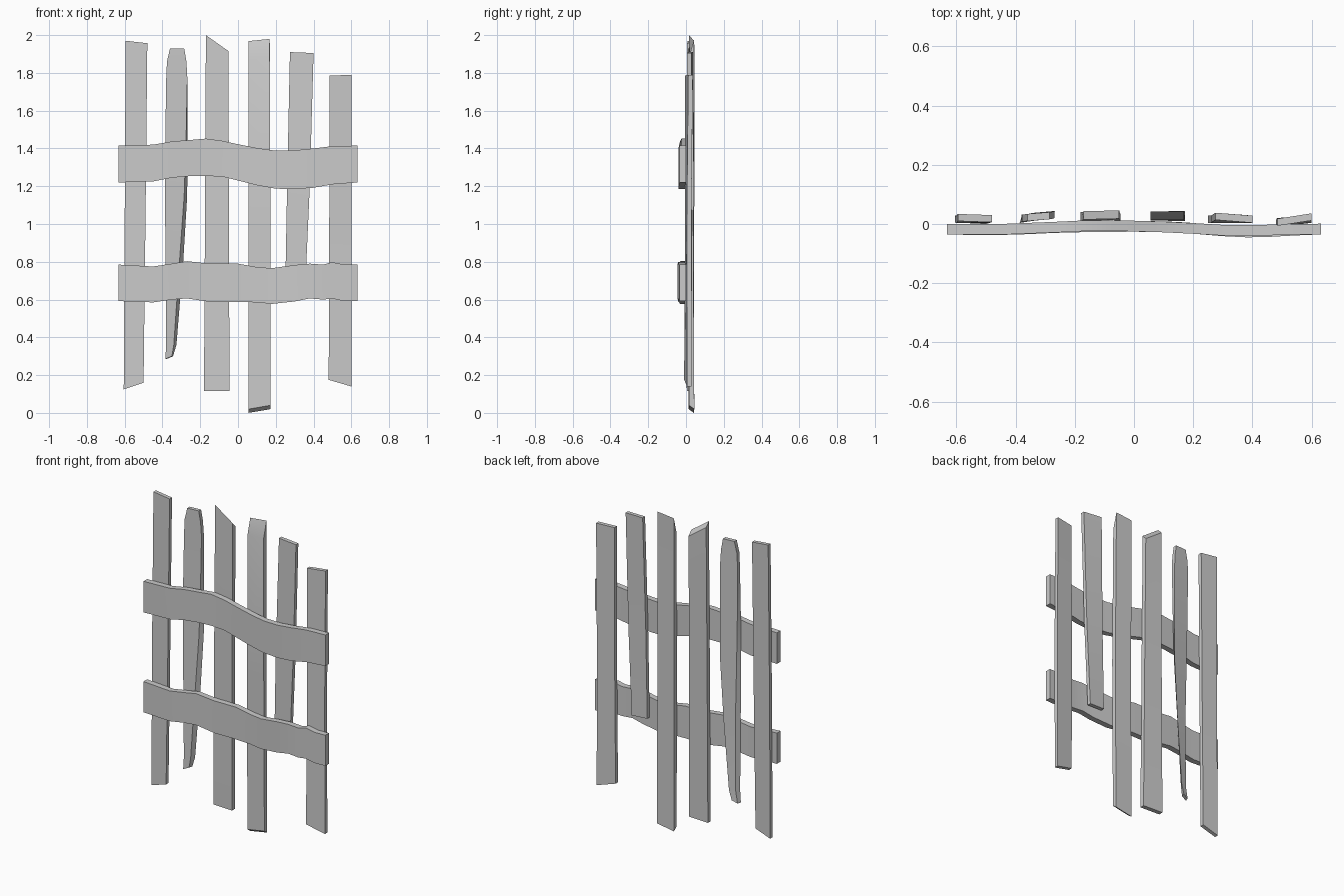
import bpy, bmesh


def loft(name, rings):
    """Skin a chain of four-cornered sections into a closed board."""
    bm = bmesh.new()
    loops = [[bm.verts.new(p) for p in r] for r in rings]
    for a, b in zip(loops, loops[1:]):
        for i in range(4):
            j = (i + 1) % 4
            bm.faces.new((a[i], a[j], b[j], b[i]))
    bm.faces.new(loops[0])
    bm.faces.new(loops[-1])
    bmesh.ops.recalc_face_normals(bm, faces=bm.faces)
    me = bpy.data.meshes.new(name)
    bm.to_mesh(me)
    bm.free()
    ob = bpy.data.objects.new(name, me)
    bpy.context.collection.objects.link(ob)
    bpy.context.view_layer.objects.active = ob
    ob.select_set(True)
    bpy.ops.object.shade_smooth_by_angle(angle=0.5)
    ob.select_set(False)


def picket(name, sections, t=0.024):
    """Section: x left/right, z left/right, front y left/right, back shift in x and z."""
    rings = []
    for xl, xr, zl, zr, yl, yr, dx, dz in sections:
        rings.append([(xl, yl, zl), (xr, yr, zr),
                      (xr + dx, yr + t, zr + dz), (xl + dx, yl + t, zl + dz)])
    loft(name, rings)


def rail(name, sections, t=0.036):
    """Section: x, z bottom, z top, front y."""
    loft(name, [[(x, y, b), (x, y, top), (x, y + t, top), (x, y + t, b)]
                for x, b, top, y in sections])


# Upright pickets, left to right
picket("picket_1", [
    (-.605, -.50, .125, .16, .005, 0, 0, 0),
    (-.60, -.49, 1.0, 1.0, .003, .003, 0, 0),
    (-.595, -.48, 1.97, 1.957, .01, .006, 0, 0)])
picket("picket_2", [
    (-.385, -.35, .285, .30, .005, .013, .006, 0),
    (-.38, -.34, .36, .36, .005, .015, .014, 0),
    (-.383, -.31, .80, .80, .004, .018, .02, 0),
    (-.387, -.285, 1.15, 1.15, .004, .02, .016, 0),
    (-.385, -.275, 1.45, 1.45, .005, .02, .008, 0),
    (-.38, -.268, 1.77, 1.77, .007, .02, 0, 0),
    (-.376, -.273, 1.86, 1.86, .008, .018, 0, 0),
    (-.36, -.285, 1.93, 1.93, .01, .016, 0, 0)])
picket("picket_3", [
    (-.18, -.045, .115, .115, .012, .004, 0, 0),
    (-.175, -.048, 1.0, 1.0, .012, .01, 0, 0),
    (-.17, -.05, 2.0, 1.915, .015, .018, 0, -.03)], .028)
picket("picket_4", [
    (.055, .172, .02, .04, .014, .016, 0, -.02),
    (.055, .172, 1.0, 1.0, .012, .01, 0, 0),
    (.055, .168, 1.868, 1.88, .015, .015, 0, .10)], .028)
picket("picket_5", [
    (.25, .355, .65, .645, .004, .008, 0, 0),
    (.26, .38, 1.2, 1.2, .004, .006, 0, 0),
    (.275, .40, 1.91, 1.905, .014, .004, 0, 0)])
picket("picket_6", [
    (.48, .60, .175, .14, -.01, .006, 0, 0),
    (.483, .60, 1.0, 1.0, -.004, .004, 0, 0),
    (.485, .60, 1.785, 1.79, -.006, .012, 0, 0)])

# Wavy cross rails
rail("upper_rail", [
    (-.632, 1.22, 1.415, -.036), (-.45, 1.225, 1.42, -.036), (-.35, 1.245, 1.437, -.032),
    (-.25, 1.254, 1.445, -.028), (-.17, 1.255, 1.452, -.024), (-.08, 1.25, 1.44, -.023),
    (0, 1.23, 1.422, -.025), (.1, 1.205, 1.402, -.028), (.2, 1.187, 1.388, -.033),
    (.3, 1.185, 1.39, -.039), (.4, 1.192, 1.40, -.04), (.5, 1.21, 1.412, -.037),
    (.632, 1.22, 1.415, -.035)])
rail("lower_rail", [
    (-.632, .592, .785, -.036), (-.45, .585, .775, -.037), (-.35, .60, .79, -.034),
    (-.27, .606, .803, -.03), (-.15, .588, .79, -.027), (0, .588, .79, -.026),
    (.1, .585, .772, -.027), (.18, .577, .766, -.031), (.3, .59, .783, -.041),
    (.38, .606, .79, -.045), (.45, .60, .785, -.044), (.5, .605, .798, -.041),
    (.56, .592, .785, -.038), (.632, .592, .785, -.035)])
